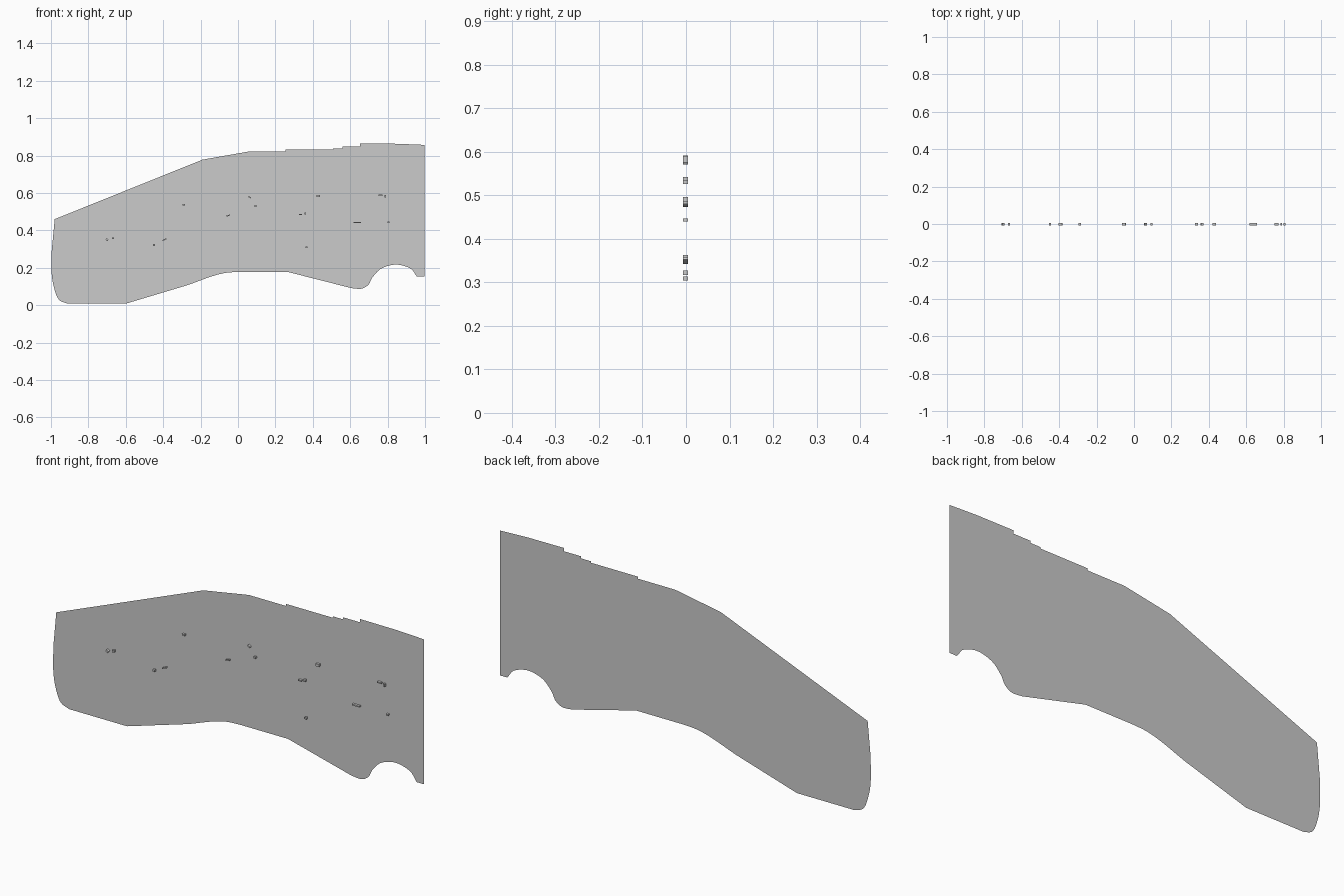
import bpy, bmesh, math
from mathutils import Vector, Matrix

SHEET_Y = 0.005


def smooth(pts, n=5):
    """Catmull-Rom points through the given profile points."""
    p = [Vector(q) for q in pts]
    p = [2 * p[0] - p[1]] + p + [2 * p[-1] - p[-2]]
    out = []
    for i in range(1, len(p) - 2):
        a, b, c, d = p[i - 1:i + 3]
        for k in range(n):
            t = k / n
            out.append(0.5 * (2 * b + (c - a) * t + (2 * a - 5 * b + 4 * c - d) * t * t
                              + (3 * b - a - 3 * c + d) * t ** 3))
    return out + [p[-2]]


def finish(bm, name):
    me = bpy.data.meshes.new(name)
    bm.to_mesh(me)
    bm.free()
    ob = bpy.data.objects.new(name, me)
    bpy.context.collection.objects.link(ob)
    return ob


# Outline of the flat panel: stepped top edge, right edge, arch, belly, rounded left end
top = [(-0.98, 0.46), (-0.19, 0.778), (0.055, 0.821), (0.254, 0.821), (0.254, 0.831),
       (0.508, 0.831), (0.508, 0.838), (0.56, 0.838), (0.56, 0.848), (0.652, 0.848),
       (0.652, 0.864), (0.85, 0.863), (0.997, 0.857), (0.997, 0.153), (0.958, 0.153)]
arch = smooth([(0.955, 0.155), (0.92, 0.197), (0.845, 0.217), (0.768, 0.197), (0.72, 0.15),
               (0.698, 0.11), (0.66, 0.088), (0.607, 0.091)])
belly = smooth([(0.265, 0.178), (0.008, 0.178), (-0.11, 0.163), (-0.27, 0.107)])[5:]
corner = smooth([(-0.91, 0.008), (-0.955, 0.027), (-0.98, 0.08), (-0.996, 0.165),
                 (-0.996, 0.29)])
outline = top + arch + [(0.265, 0.178)] + belly + [(-0.6, 0.008)] + corner

bm = bmesh.new()
face = bm.faces.new([bm.verts.new((p[0], SHEET_Y, p[1])) for p in outline])
face.normal_update()
if face.normal.y > 0:
    face.normal_flip()
bmesh.ops.triangulate(bm, faces=[face])
finish(bm, "panel")

# Small raised flecks on the front: x, z, length, height, tilt in degrees
flecks = [(-0.70, 0.35, 0.013, 0.01, -30), (-0.668, 0.358, 0.01, 0.01, 0),
          (-0.45, 0.322, 0.01, 0.01, 0), (-0.393, 0.35, 0.022, 0.006, 25),
          (-0.29, 0.538, 0.014, 0.008, 0), (-0.053, 0.479, 0.02, 0.006, 15),
          (0.062, 0.577, 0.014, 0.007, -30), (0.093, 0.53, 0.01, 0.009, 0),
          (0.335, 0.484, 0.016, 0.006, 0), (0.36, 0.49, 0.009, 0.011, 0),
          (0.366, 0.309, 0.011, 0.009, 0), (0.43, 0.584, 0.018, 0.012, 0),
          (0.637, 0.443, 0.04, 0.006, 0), (0.762, 0.588, 0.022, 0.006, 0),
          (0.788, 0.582, 0.009, 0.014, 0), (0.805, 0.443, 0.011, 0.007, 0)]
bm = bmesh.new()
for x, z, w, h, tilt in flecks:
    m = (Matrix.Translation((x, -0.001, z)) @ Matrix.Rotation(math.radians(-tilt), 4, 'Y')
         @ Matrix.Diagonal((w, 0.0115, h, 1)))
    bmesh.ops.create_cube(bm, size=1, matrix=m)
finish(bm, "surface_flecks")
